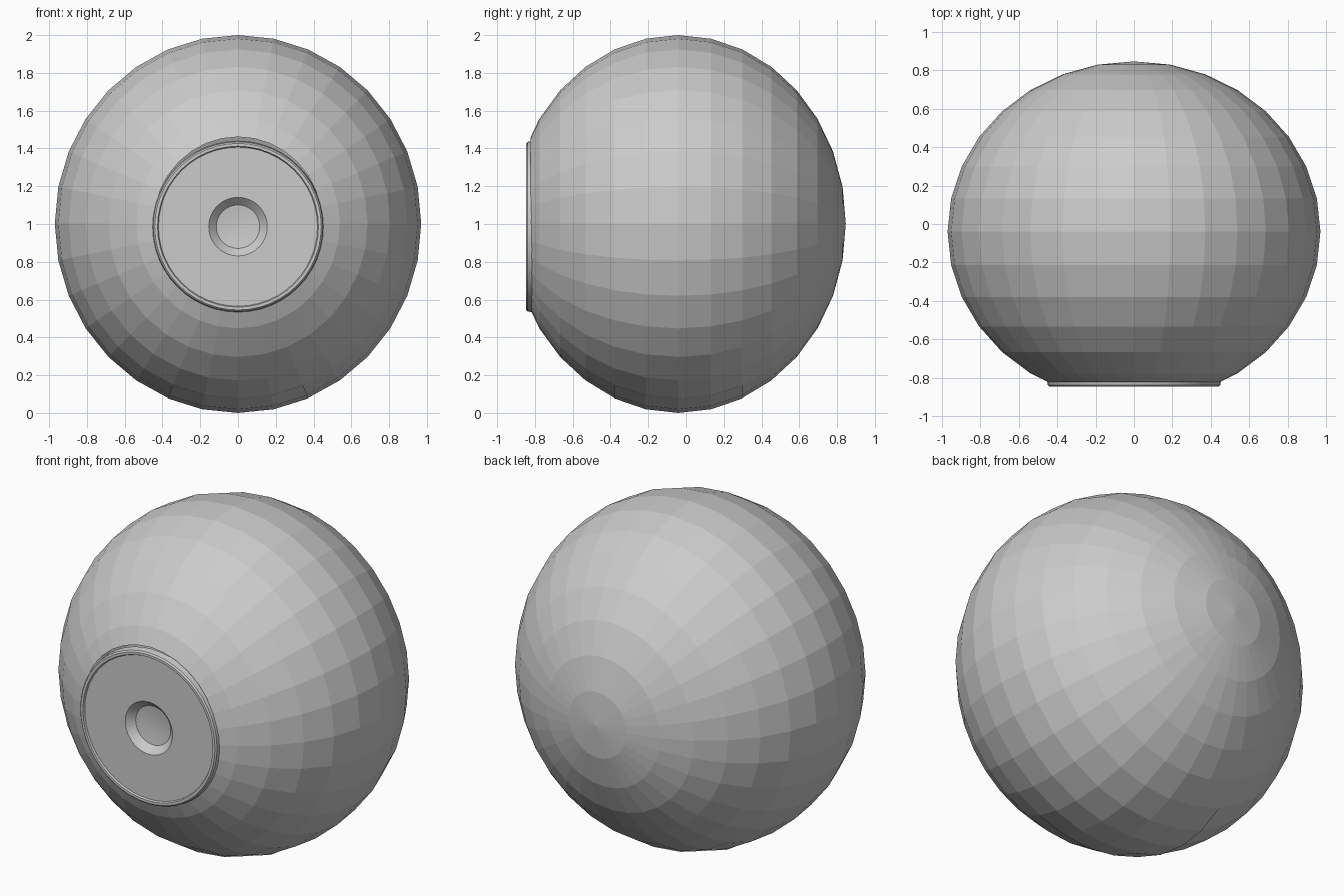
import bpy, bmesh, math
from mathutils import Matrix, Vector

if "Cube" in bpy.data.objects:
    bpy.data.objects.remove(bpy.data.objects["Cube"])

CENTER = Vector((0, -0.04, 1.002))
RADII = Vector((0.97, 0.886, 0.998))


def finish(bm, name, smooth=False):
    bmesh.ops.recalc_face_normals(bm, faces=bm.faces)
    me = bpy.data.meshes.new(name)
    bm.to_mesh(me)
    bm.free()
    ob = bpy.data.objects.new(name, me)
    bpy.context.collection.objects.link(ob)
    if smooth:
        bpy.context.view_layer.objects.active = ob
        ob.select_set(True)
        bpy.ops.object.shade_smooth_by_angle(angle=math.radians(30))
        ob.select_set(False)
    return ob


def unit_ball():
    # low-poly sphere with its poles on the y axis
    bm = bmesh.new()
    bmesh.ops.create_uvsphere(bm, u_segments=32, v_segments=16, radius=1)
    bmesh.ops.rotate(bm, verts=bm.verts, matrix=Matrix.Rotation(math.pi / 2, 3, 'X'))
    return bm


def place(bm, grow=1.0):
    for v in bm.verts:
        v.co = CENTER + v.co * RADII * grow


def lathe(name, profile, z, steps=48):
    # profile of (radius, y) spun around the y axis
    bm = bmesh.new()
    vs = [bm.verts.new((r, y, 0)) for r, y in profile]
    es = [bm.edges.new(p) for p in zip(vs, vs[1:])]
    bmesh.ops.spin(bm, geom=vs + es, cent=(0, 0, 0), axis=(0, 1, 0),
                   angle=2 * math.pi, steps=steps)
    bmesh.ops.remove_doubles(bm, verts=bm.verts, dist=1e-5)
    bmesh.ops.translate(bm, verts=bm.verts, vec=(0, 0, z))
    return finish(bm, name, smooth=True)


# Body: faceted ball with the front sliced off
bm = unit_ball()
place(bm)
bmesh.ops.bisect_plane(bm, geom=bm.verts[:] + bm.edges[:] + bm.faces[:],
                       plane_co=(0, -0.822, 0), plane_no=(0, -1, 0), clear_outer=True)
finish(bm, "body")

# Bottom hatch: slightly raised patch of the same facets
bm = unit_ball()
limit = math.radians(22.5)
drop = []
for f in bm.faces:
    c = f.calc_center_median()
    if abs(math.asin(c.y)) > limit or abs(math.atan2(c.x, -c.z)) > limit:
        drop.append(f)
bmesh.ops.delete(bm, geom=drop, context='FACES')
place(bm, 1.004)
hatch = finish(bm, "bottom_hatch")

# Front rim, and face plate with a dished centre
lathe("front_rim", [(0.455, -0.80), (0.449, -0.838), (0.441, -0.846),
                    (0.426, -0.846), (0.420, -0.834)], 0.986)
lathe("front_plate", [(0.45, -0.81), (0.423, -0.836), (0.155, -0.836),
                      (0.115, -0.795), (0.06, -0.788), (0, -0.785)], 0.986)
